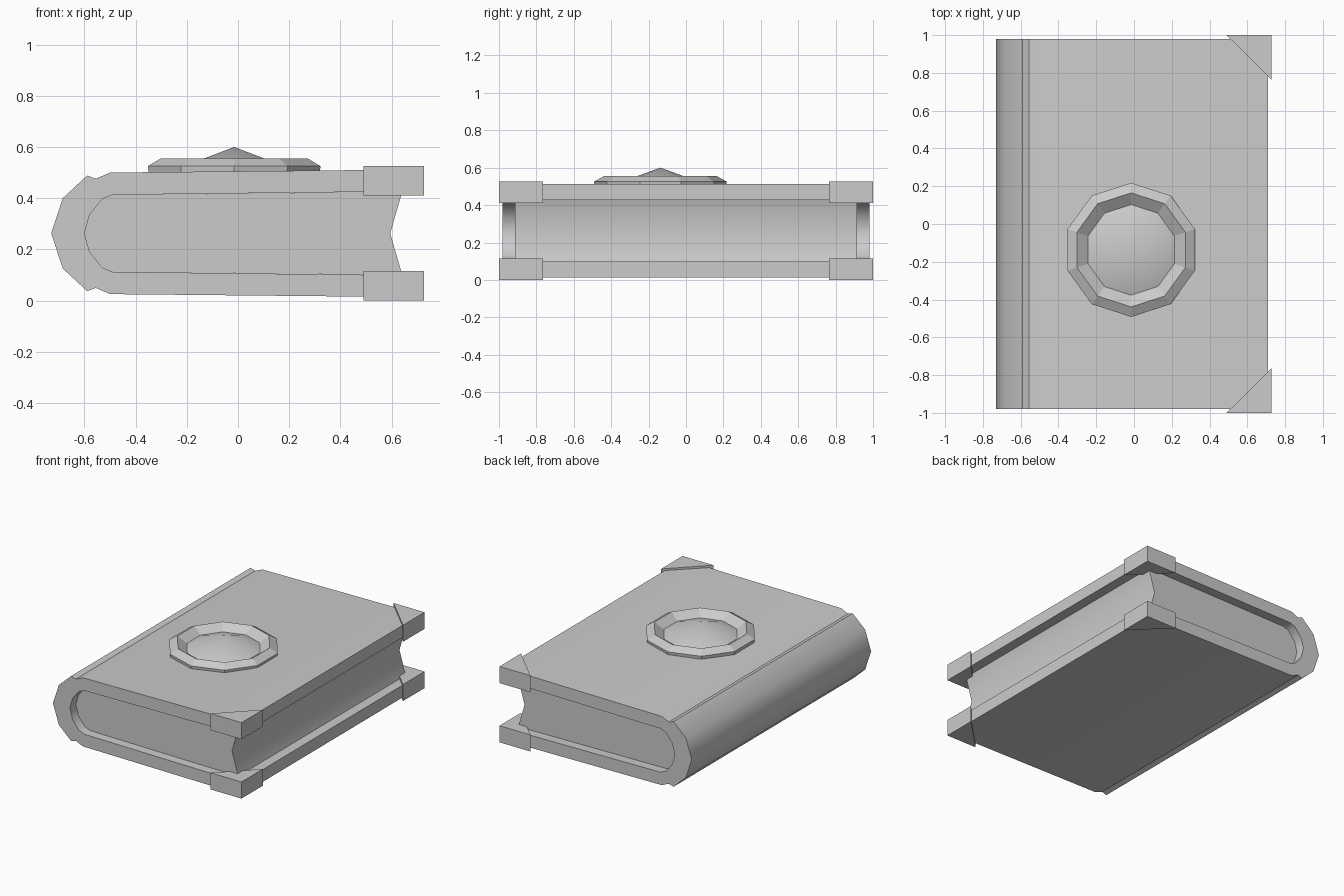
import bpy, bmesh, math
from mathutils import Matrix, Vector

if "Cube" in bpy.data.objects:
    bpy.data.objects.remove(bpy.data.objects["Cube"])

MID = 0.2625  # height of the book's plane of symmetry

grey = bpy.data.materials.new("plain grey")
grey.use_nodes = True
grey.diffuse_color = (0.6, 0.6, 0.6, 1)
grey.node_tree.nodes["Principled BSDF"].inputs["Base Color"].default_value = (0.6, 0.6, 0.6, 1)


def finish(bm, name, smooth_angle=None):
    bmesh.ops.recalc_face_normals(bm, faces=bm.faces)
    mesh = bpy.data.meshes.new(name)
    bm.to_mesh(mesh)
    bm.free()
    obj = bpy.data.objects.new(name, mesh)
    bpy.context.collection.objects.link(obj)
    mesh.materials.append(grey)
    if smooth_angle:
        bpy.ops.object.select_all(action='DESELECT')
        obj.select_set(True)
        bpy.context.view_layer.objects.active = obj
        bpy.ops.object.shade_smooth_by_angle(angle=math.radians(smooth_angle))
    return obj


def prism(name, points, offset, smooth_angle=None):
    """Extrude a closed outline of 3D points along offset."""
    bm = bmesh.new()
    face = bm.faces.new([bm.verts.new(p) for p in points])
    grown = bmesh.ops.extrude_face_region(bm, geom=[face], use_keep_orig=True)
    verts = [g for g in grown["geom"] if isinstance(g, bmesh.types.BMVert)]
    bmesh.ops.translate(bm, verts=verts, vec=Vector(offset))
    return finish(bm, name, smooth_angle)


def flip(points):
    """Reflect a profile through the middle height, in reverse order."""
    return [(x, 2 * MID - z) for x, z in reversed(points)]


def slab(name, outline, half_depth, smooth_angle):
    return prism(name, [(x, -half_depth, z) for x, z in outline],
                 (0, 2 * half_depth, 0), smooth_angle)


# Cover: one wrapped strip with a rounded spine and hinge grooves
outer = [(0.71, 0.512), (-0.5, 0.5), (-0.555, 0.476), (-0.59, 0.488), (-0.685, 0.4)]
inner = [(-0.58, 0.335), (-0.53, 0.397), (-0.49, 0.413), (0.71, 0.427)]
cover = outer + [(-0.73, MID)] + flip(outer) + flip(inner) + [(-0.6, MID)] + inner
slab("cover", cover, 0.98, 40)

# Page block: follows the inside of the spine, with a hollow fore edge
page_top = inner[:3] + [(0.642, 0.426)]
pages = [(-0.6, MID)] + page_top + [(0.595, MID)] + flip(page_top)
slab("pages", pages, 0.915, 40)

# Triangular corner guards
for side, y in (("front", -1), ("back", 1)):
    for level, z in (("lower", 0), ("upper", 0.41)):
        prism(f"{side}_{level}_corner",
              [(0.49, y, z), (0.727, y, z), (0.727, y * 0.765, z)], (0, 0, 0.115))


def turned(name, rings, tip=None, smooth_angle=None):
    """Ten-sided turned shape from (radius, height) rings."""
    bm = bmesh.new()
    centre = Vector((-0.015, -0.137, 0))
    loops = []
    for r, z in rings:
        loops.append([bm.verts.new(centre + Matrix.Rotation(math.tau * i / 10, 3, 'Z')
                                   @ Vector((0, r, z))) for i in range(10)])
    for a, b in zip(loops, loops[1:]):
        for i in range(10):
            j = (i + 1) % 10
            bm.faces.new((a[i], a[j], b[j], b[i]))
    bm.faces.new(loops[0])
    if tip:
        top = bm.verts.new(centre + Vector((0, 0, tip)))
        for i in range(10):
            bm.faces.new((loops[-1][i], loops[-1][(i + 1) % 10], top))
    else:
        bm.faces.new(loops[-1])
    return finish(bm, name, smooth_angle)


# Medallion: bevelled setting with a sunken rim, and a shallow gem
turned("medallion_setting", [(0.35, 0.49), (0.355, 0.525), (0.302, 0.555), (0.24, 0.512)])
turned("medallion_gem", [(0.24, 0.5), (0.24, 0.513)], tip=0.6, smooth_angle=30)
